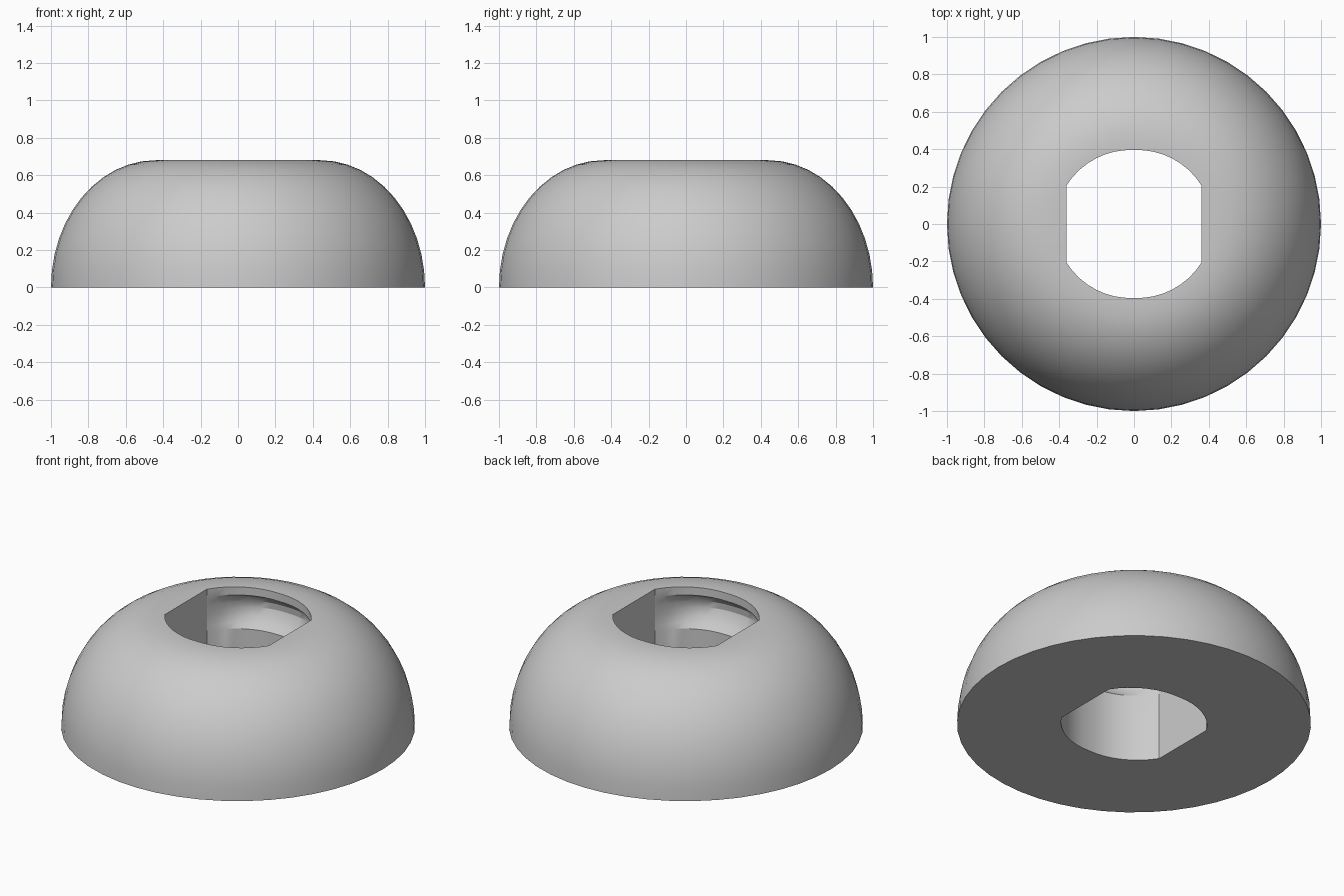
import bpy, bmesh, math

cube = bpy.data.objects.get("Cube")
if cube:
    bpy.data.objects.remove(cube)

SEGMENTS = 48
HEIGHT = 0.68
FLAT_X = 0.36
CORNER = math.radians(30)


def circle_ring(radius, z):
    angles = [math.tau * i / SEGMENTS for i in range(SEGMENTS)]
    return [(radius * math.cos(a), radius * math.sin(a), z) for a in angles]


def bore_ring(z, groove):
    """Round hole with two flat sides; groove widens only the round sides."""
    ring = []
    for i in range(SEGMENTS):
        a = math.tau * i / SEGMENTS
        c, s = math.cos(a), math.sin(a)
        lean = math.asin(min(1, abs(s)))
        if lean <= CORNER + 0.001:
            r = FLAT_X / abs(c)
            ring.append((r * c, r * s, z))
        else:
            t = (lean - CORNER) / (math.pi / 2 - CORNER)
            r = 0.416 - 0.021 * t
            x, y = r * c, r * s
            fade = 1 - (x / FLAT_X) ** 4
            ring.append((x, y + math.copysign(groove * fade, s), z))
    return ring


# Rounded outer shell, from base to crown
rings = []
STEPS = 12
for k in range(STEPS + 1):
    a = math.pi / 2 * k / STEPS
    rings.append(circle_ring(0.44 + 0.56 * math.cos(a), HEIGHT * math.sin(a)))

# Bore from crown to base, with a shallow groove under the lip
bore = [(HEIGHT, 0), (0.63, 0), (0.605, 0.045), (0.57, 0.07), (0.53, 0.075),
        (0.49, 0.06), (0.45, 0.03), (0.42, 0), (0, 0)]
rings += [bore_ring(z, g) for z, g in bore]

# Join the rings into one closed surface
bm = bmesh.new()
loops = [[bm.verts.new(p) for p in ring] for ring in rings]
for k, lower in enumerate(loops):
    upper = loops[(k + 1) % len(loops)]
    for i in range(SEGMENTS):
        j = (i + 1) % SEGMENTS
        bm.faces.new((lower[i], lower[j], upper[j], upper[i]))
bmesh.ops.recalc_face_normals(bm, faces=bm.faces)

mesh = bpy.data.meshes.new("domed_collar")
bm.to_mesh(mesh)
bm.free()
collar = bpy.data.objects.new("domed_collar", mesh)
bpy.context.collection.objects.link(collar)

# Plain grey finish
grey = bpy.data.materials.new("light_grey")
grey.use_nodes = True
colour = (0.6, 0.6, 0.6, 1)
grey.diffuse_color = colour
grey.node_tree.nodes["Principled BSDF"].inputs["Base Color"].default_value = colour
mesh.materials.append(grey)

bpy.ops.object.select_all(action="DESELECT")
collar.select_set(True)
bpy.context.view_layer.objects.active = collar
bpy.ops.object.shade_smooth_by_angle(angle=math.radians(25))
